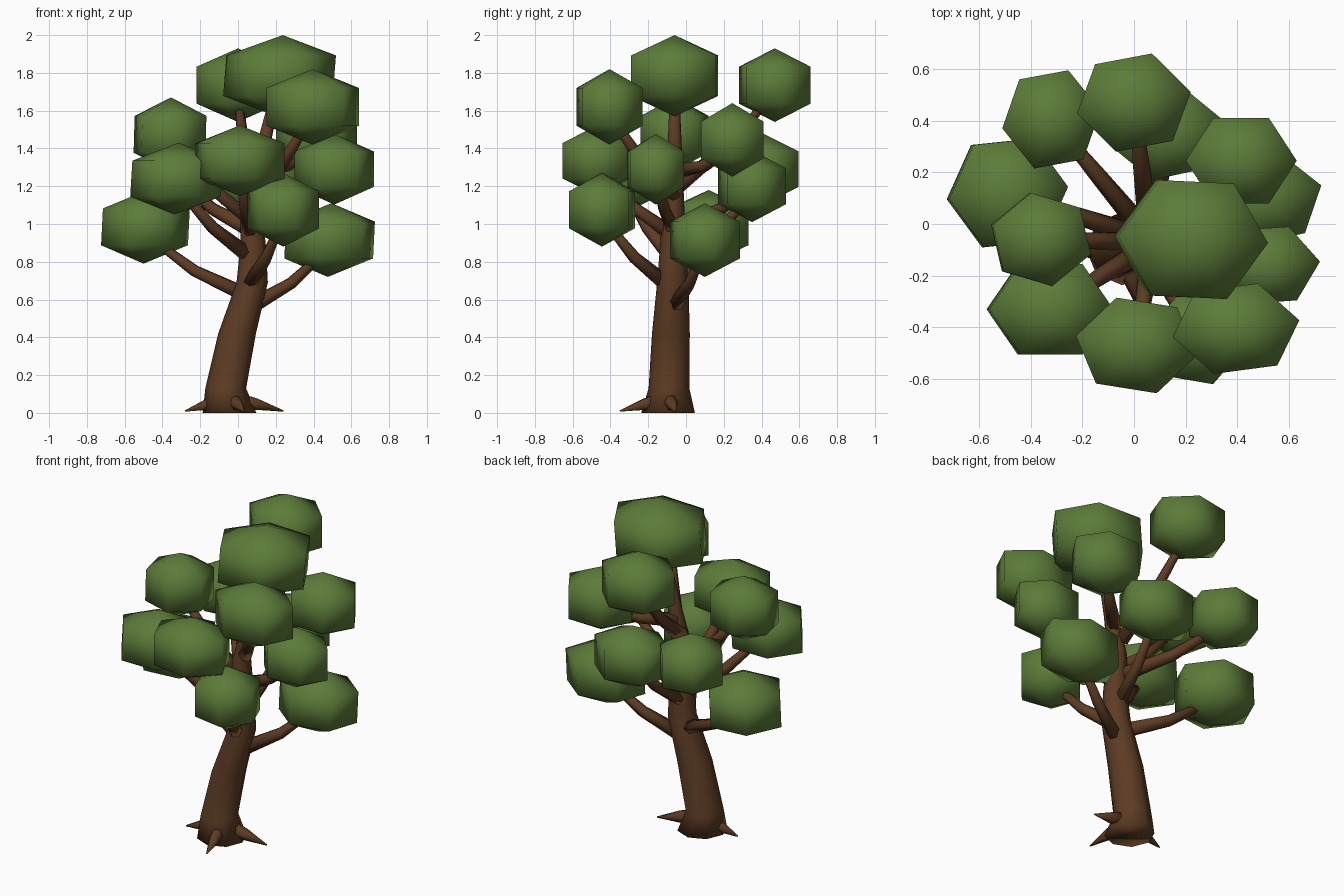
import bpy, bmesh, math
from mathutils import Vector, Matrix

if "Cube" in bpy.data.objects:
    bpy.data.objects.remove(bpy.data.objects["Cube"])


def make_material(name, rgb):
    mat = bpy.data.materials.new(name)
    mat.use_nodes = True
    mat.diffuse_color = (*rgb, 1)
    mat.node_tree.nodes["Principled BSDF"].inputs["Base Color"].default_value = (*rgb, 1)
    return mat


bark = make_material("bark brown", (0.11, 0.045, 0.017))
leaf = make_material("leaf green", (0.108, 0.2, 0.041))


def finish(name, bm, mat):
    bmesh.ops.recalc_face_normals(bm, faces=bm.faces[:])
    for f in bm.faces:
        f.smooth = True
    mesh = bpy.data.meshes.new(name)
    bm.to_mesh(mesh)
    bm.free()
    mesh.materials.append(mat)
    obj = bpy.data.objects.new(name, mesh)
    bpy.context.collection.objects.link(obj)


def tube(name, path, radii, sides, level=False):
    """Sweep a tapering ring along a path; level keeps rings horizontal."""
    bm = bmesh.new()
    pts = [Vector(p) for p in path]
    rings = []
    for i, (p, r) in enumerate(zip(pts, radii)):
        along = pts[min(i + 1, len(pts) - 1)] - pts[max(i - 1, 0)]
        turn = Matrix() if level else along.to_track_quat('Z', 'Y').to_matrix().to_4x4()
        ring = []
        for k in range(sides):
            a = math.tau * k / sides
            ring.append(bm.verts.new(p + turn @ Vector((r * math.cos(a), r * math.sin(a), 0))))
        rings.append(ring)
    for lo, hi in zip(rings, rings[1:]):
        for k in range(sides):
            n = (k + 1) % sides
            bm.faces.new((lo[k], lo[n], hi[n], hi[k]))
    bm.faces.new(rings[0][::-1])
    bm.faces.new(rings[-1])
    finish(name, bm, bark)


def clump(name, centre, half, angle, lean):
    """Six-sided leaf ball fitted to its half sizes, leaning along x.
    The angle is that of its first corner, measured from +x."""
    bm = bmesh.new()
    bmesh.ops.create_uvsphere(bm, u_segments=6, v_segments=3, radius=1,
                              matrix=Matrix.Rotation(math.radians(angle + 30), 4, 'Z'))
    span = [max(abs(v.co[i]) for v in bm.verts) for i in range(3)]
    for v in bm.verts:
        co = Vector(v.co[i] / span[i] * half[i] for i in range(3))
        co.x += lean * co.z
        v.co = co + Vector(centre)
    finish(name, bm, leaf)


# Trunk, bending to the side and thinning towards the top clump
tube("trunk",
     [(-0.045, -0.095, 0), (-0.065, -0.09, 0.13), (-0.005, -0.08, 0.42), (0.075, -0.07, 0.69),
      (0.08, -0.07, 0.88), (0.07, -0.065, 1.12), (0.12, -0.06, 1.35), (0.2, -0.06, 1.7)],
     [0.142, 0.108, 0.1, 0.083, 0.068, 0.055, 0.04, 0.025], 8, level=True)

# Roots
for side, tip in (("right", (-0.28, -0.11, 0.01)), ("left", (0.24, -0.06, 0.01)),
                  ("front", (0.03, -0.35, 0.01))):
    start = Vector((-0.04, -0.09, 0.08))
    tip = Vector(tip)
    tube(side + "_root", [start, start.lerp(tip, 0.5), tip], [0.046, 0.034, 0.004], 6)

# Leaf clumps: centre, half sizes, turn, lean, then the branch start
crown = {
    "top": ((0.22, -0.06, 1.785), (0.29, 0.23, 0.215), -3, 0.08, None),
    "upper_back": ((0, 0.47, 1.735), (0.22, 0.19, 0.195), 12, 0, (0.06, -0.04, 1.2)),
    "upper_front_left": ((0.395, -0.405, 1.62), (0.245, 0.175, 0.2), 10, 0, (0.09, -0.06, 1.15)),
    "upper_right": ((-0.36, -0.06, 1.475), (0.19, 0.18, 0.195), 42, 0.03, (0.06, -0.07, 1.03)),
    "middle_front": ((0.01, -0.47, 1.335), (0.235, 0.185, 0.187), -11, 0, (0.07, -0.08, 0.95)),
    "middle_front_right": ((-0.325, -0.33, 1.24), (0.24, 0.175, 0.19), 0, 0.06, (0.06, -0.08, 0.83)),
    "lower_front": ((0.24, -0.445, 1.075), (0.19, 0.175, 0.195), -10, 0, (0.06, -0.1, 0.68)),
    "middle_left": ((0.51, -0.16, 1.29), (0.21, 0.15, 0.187), 5, 0, (0.09, -0.07, 0.98)),
    "lower_right": ((-0.49, 0.12, 0.985), (0.23, 0.21, 0.195), 6, 0.05, (0.03, -0.05, 0.63)),
    "lower_left": ((0.485, 0.1, 0.915), (0.235, 0.185, 0.195), 15, 0.05, (0.08, -0.06, 0.57)),
    "upper_back_left": ((0.415, 0.245, 1.445), (0.215, 0.165, 0.195), 0, 0, (0.1, -0.05, 1.28)),
    "lower_back": ((0.13, 0.35, 1.2), (0.22, 0.18, 0.19), 15, 0, (0.07, -0.04, 0.8)),
    "middle_back_right": ((-0.32, 0.405, 1.29), (0.19, 0.19, 0.19), 10, 0, (0.05, -0.04, 0.98)),
}
for name, (centre, half, angle, lean, start) in crown.items():
    clump(name + "_leaves", centre, half, angle, lean)
    if start:
        # Branch sags a little before rising into its clump
        a, b = Vector(start), Vector(centre) - Vector((0, 0, 0.04))
        mid = a.lerp(b, 0.5) - Vector((0, 0, 0.035))
        tube(name + "_branch", [a, mid, b], [0.043, 0.033, 0.02], 6)
